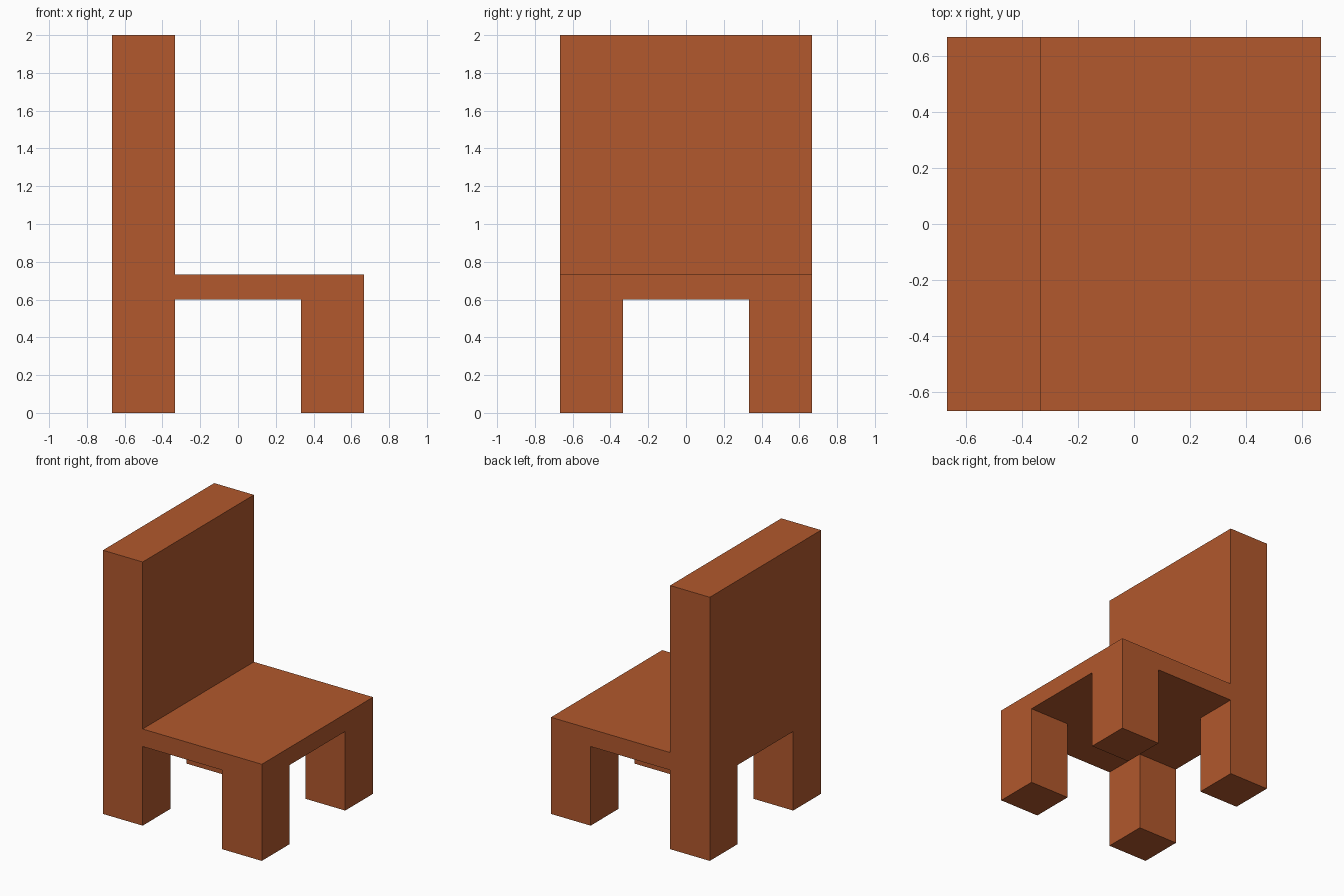
import bpy
import bmesh

if "Cube" in bpy.data.objects:
    bpy.data.objects.remove(bpy.data.objects["Cube"])

HALF = 2 / 3        # half width and depth
INNER = 1 / 3       # inner edge of legs and backrest
SEAT_LOW, SEAT_TOP, TOP = 0.6, 0.733, 2.0

brown = bpy.data.materials.new("brown wood")
brown.diffuse_color = (0.445, 0.098, 0.026, 1)
brown.use_nodes = True
brown.node_tree.nodes["Principled BSDF"].inputs["Base Color"].default_value = brown.diffuse_color


def extrude_profile(name, points, y0, y1):
    """Extrude an (x, z) outline along y into a closed solid."""
    bm = bmesh.new()
    face = bm.faces.new([bm.verts.new((x, y0, z)) for x, z in points])
    new = bmesh.ops.extrude_face_region(bm, geom=[face])["geom"]
    verts = [g for g in new if isinstance(g, bmesh.types.BMVert)]
    bmesh.ops.translate(bm, verts=verts, vec=(0, y1 - y0, 0))
    bmesh.ops.recalc_face_normals(bm, faces=bm.faces)
    mesh = bpy.data.meshes.new(name)
    bm.to_mesh(mesh)
    bm.free()
    obj = bpy.data.objects.new(name, mesh)
    bpy.context.collection.objects.link(obj)
    return obj


def rect(x, z0, z1):
    return [(-x, z0), (x, z0), (x, z1), (-x, z1)]


# Chair body: L-shaped side profile of backrest and seat
chair = extrude_profile("chair", [
    (-HALF, 0), (HALF, 0), (HALF, SEAT_TOP),
    (-INNER, SEAT_TOP), (-INNER, TOP), (-HALF, TOP)], -HALF, HALF)
chair.data.materials.append(brown)

# Two crossing tunnels below the seat leave four square legs
cutters = [
    extrude_profile("side_gap_cutter", rect(INNER, -0.2, SEAT_LOW), -1, 1),
    extrude_profile("front_gap_cutter", rect(1, -0.2, SEAT_LOW), -INNER, INNER),
]
bpy.context.view_layer.objects.active = chair
for cutter in cutters:
    cutter.hide_render = True
    mod = chair.modifiers.new("leg gap", "BOOLEAN")
    mod.operation = "DIFFERENCE"
    mod.solver = "EXACT"
    mod.object = cutter
    bpy.ops.object.modifier_apply(modifier=mod.name)
    bpy.data.objects.remove(cutter)
